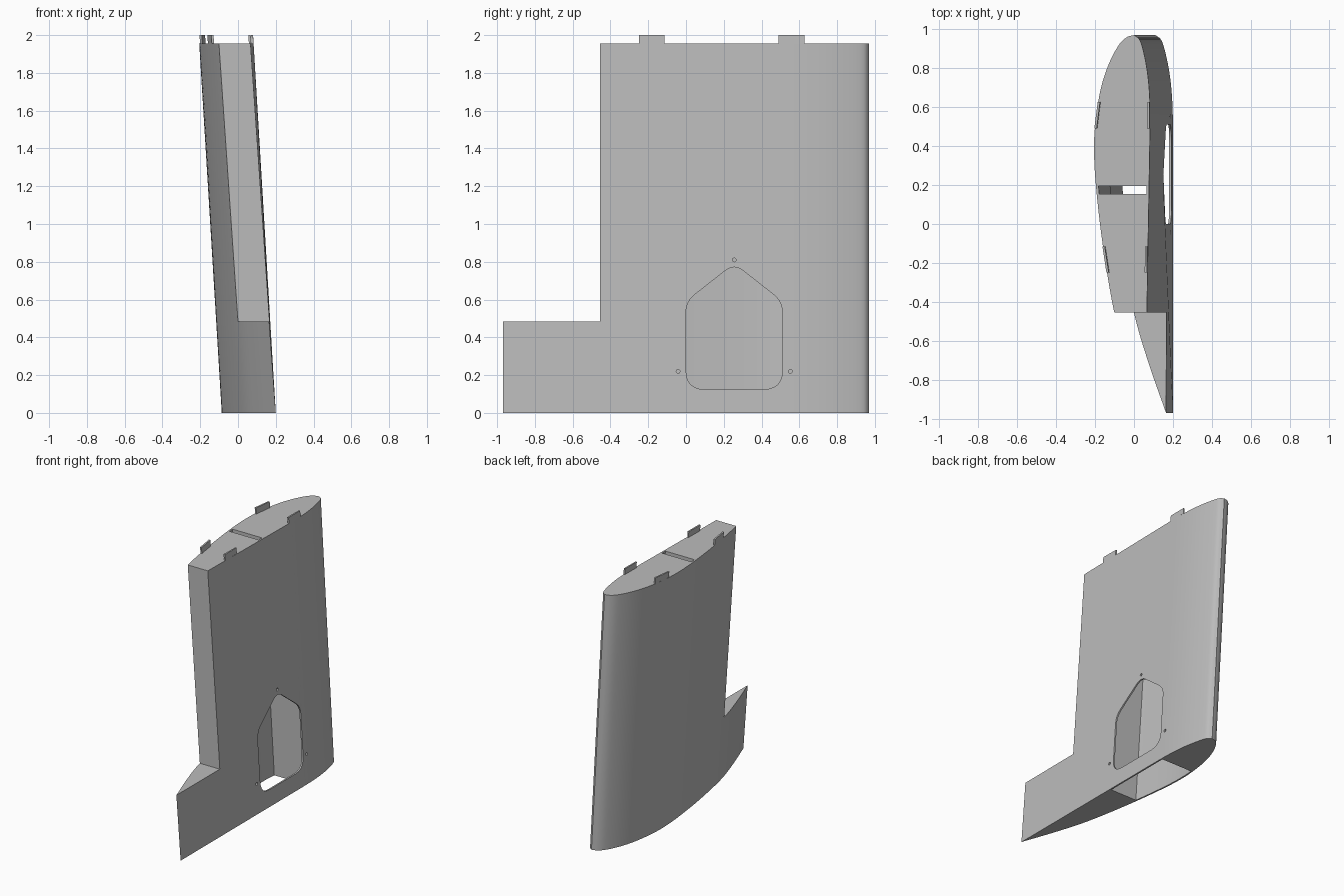
import bpy, bmesh, math
from mathutils import Vector

cube = bpy.data.objects.get("Cube")
if cube:
    bpy.data.objects.remove(cube, do_unlink=True)

TOP, SKIN, FLAT = 1.955, 0.012, 0.2

grey = bpy.data.materials.new("light_grey")
grey.use_nodes = True
grey.diffuse_color = (0.5, 0.5, 0.5, 1)
grey.node_tree.nodes["Principled BSDF"].inputs["Base Color"].default_value = (0.5, 0.5, 0.5, 1)


def smooth_curve(points, steps=6):
    """Catmull-Rom curve through the points."""
    p = [Vector(q) for q in points]
    p = [2 * p[0] - p[1]] + p + [2 * p[-1] - p[-2]]
    out = []
    for a, b, c, d in zip(p, p[1:], p[2:], p[3:]):
        for i in range(steps):
            t = i / steps
            out.append(0.5 * (2 * b + (c - a) * t + (2 * a - 5 * b + 4 * c - d) * t * t
                              + (3 * b - a - 3 * c + d) * t ** 3))
    return out + [p[-2]]


# Section at the base: trailing edge, curved side, nose, then the flat side
curved = smooth_curve([(0.2, -0.97), (0.108, -0.71), (0.033, -0.455), (-0.032, -0.11),
                       (-0.073, 0.2), (-0.086, 0.4), (-0.078, 0.55), (-0.055, 0.7),
                       (-0.018, 0.82), (0.03, 0.915), (0.07, 0.957), (0.11, 0.97)])
nose = smooth_curve([(0.11, 0.97), (0.142, 0.94), (0.168, 0.85), (0.187, 0.74),
                     (0.197, 0.62), (FLAT, 0.5)])
section = curved + nose[1:]


def curved_x(y):
    for a, b in zip(curved, curved[1:]):
        if a.y <= y <= b.y:
            return a.x + (b.x - a.x) * (y - a.y) / (b.y - a.y)


def lean(x, y, z):
    """Lean and slightly twist the blade with height."""
    return (x - z * (0.0645 - 0.0088 * y), y, z)


def prism(name, outline, low, high, axis="z"):
    bm = bmesh.new()
    if axis == "z":
        rings = [[bm.verts.new((a, b, h)) for a, b in outline] for h in (low, high)]
    else:
        rings = [[bm.verts.new((h, a, b)) for a, b in outline] for h in (low, high)]
    n = len(outline)
    bm.faces.new(rings[0])
    bm.faces.new(rings[1])
    for i in range(n):
        j = (i + 1) % n
        bm.faces.new((rings[0][i], rings[0][j], rings[1][j], rings[1][i]))
    bmesh.ops.recalc_face_normals(bm, faces=bm.faces)
    mesh = bpy.data.meshes.new(name)
    bm.to_mesh(mesh)
    bm.free()
    mesh.materials.append(grey)
    obj = bpy.data.objects.new(name, mesh)
    bpy.context.collection.objects.link(obj)
    return obj


def cut(target, cutter):
    mod = target.modifiers.new("cut", "BOOLEAN")
    mod.operation = "DIFFERENCE"
    mod.solver = "EXACT"
    mod.object = cutter
    bpy.context.view_layer.objects.active = target
    bpy.ops.object.modifier_apply(modifier=mod.name)
    bpy.data.objects.remove(cutter, do_unlink=True)


def apply_lean(obj):
    for v in obj.data.vertices:
        v.co = lean(*v.co)


def inner_outline(y0, y1, wall, steps=12):
    """Space between the two skins from y0 to y1."""
    ys = [y0 + (y1 - y0) * i / steps for i in range(steps + 1)]
    return ([(curved_x(y) + wall, y) for y in ys]
            + [(FLAT - wall, y1), (FLAT - wall, y0)])


def rounded(corners, radii, steps=6):
    out = []
    for i, c in enumerate(corners):
        c = Vector(c)
        a = c + (Vector(corners[i - 1]) - c).normalized() * radii[i]
        b = c + (Vector(corners[(i + 1) % len(corners)]) - c).normalized() * radii[i]
        for k in range(steps + 1):
            t = k / steps
            out.append(a * (1 - t) ** 2 + c * 2 * t * (1 - t) + b * t * t)
    return out


# Blade with the stepped trailing edge
blade = prism("blade", section, 0, TOP)
cut(blade, prism("step_cutter", [(-1, -1.5), (1, -1.5), (1, -0.455), (-1, -0.455)], 0.485, 3))

# Hollow bay open at the base, and the narrow slot running up to the top
cut(blade, prism("bay_cutter", inner_outline(-0.02, 0.53, SKIN), -0.1, 1.0))
cut(blade, prism("slot_cutter", inner_outline(0.155, 0.195, SKIN + 0.001, 2), 0.95, 2.2))

# Pointed access opening and its three screw holes on the flat side
hatch = rounded([(0, 0.125), (0.51, 0.125), (0.51, 0.59), (0.255, 0.79), (0, 0.59)],
                [0.1, 0.1, 0.06, 0.06, 0.06])
cut(blade, prism("hatch_cutter", hatch, 0.15, 0.3, "x"))
for y, z in ((0.255, 0.81), (-0.042, 0.22), (0.553, 0.22)):
    ring = [(y + 0.01 * math.cos(k * math.tau / 16), z + 0.01 * math.sin(k * math.tau / 16))
            for k in range(16)]
    cut(blade, prism("hole_cutter", ring, 0.17, 0.3, "x"))

apply_lean(blade)
bpy.ops.object.select_all(action="DESELECT")
blade.select_set(True)
bpy.context.view_layer.objects.active = blade
bpy.ops.object.shade_smooth_by_angle(angle=math.radians(25))

# Four locating tabs that continue the skins above the top
for place, y0, y1 in (("front", -0.25, -0.115), ("rear", 0.49, 0.627)):
    a, b = curved_x(y0), curved_x(y1)
    tabs = {
        "curved": [(a, y0), (a + SKIN, y0), (b + SKIN, y1), (b, y1)],
        "flat": [(FLAT - SKIN, y0), (FLAT, y0), (FLAT - 0.002, y1), (FLAT - SKIN, y1)],
    }
    for side, outline in tabs.items():
        apply_lean(prism(f"{place}_{side}_tab", outline, TOP, 2.0))
